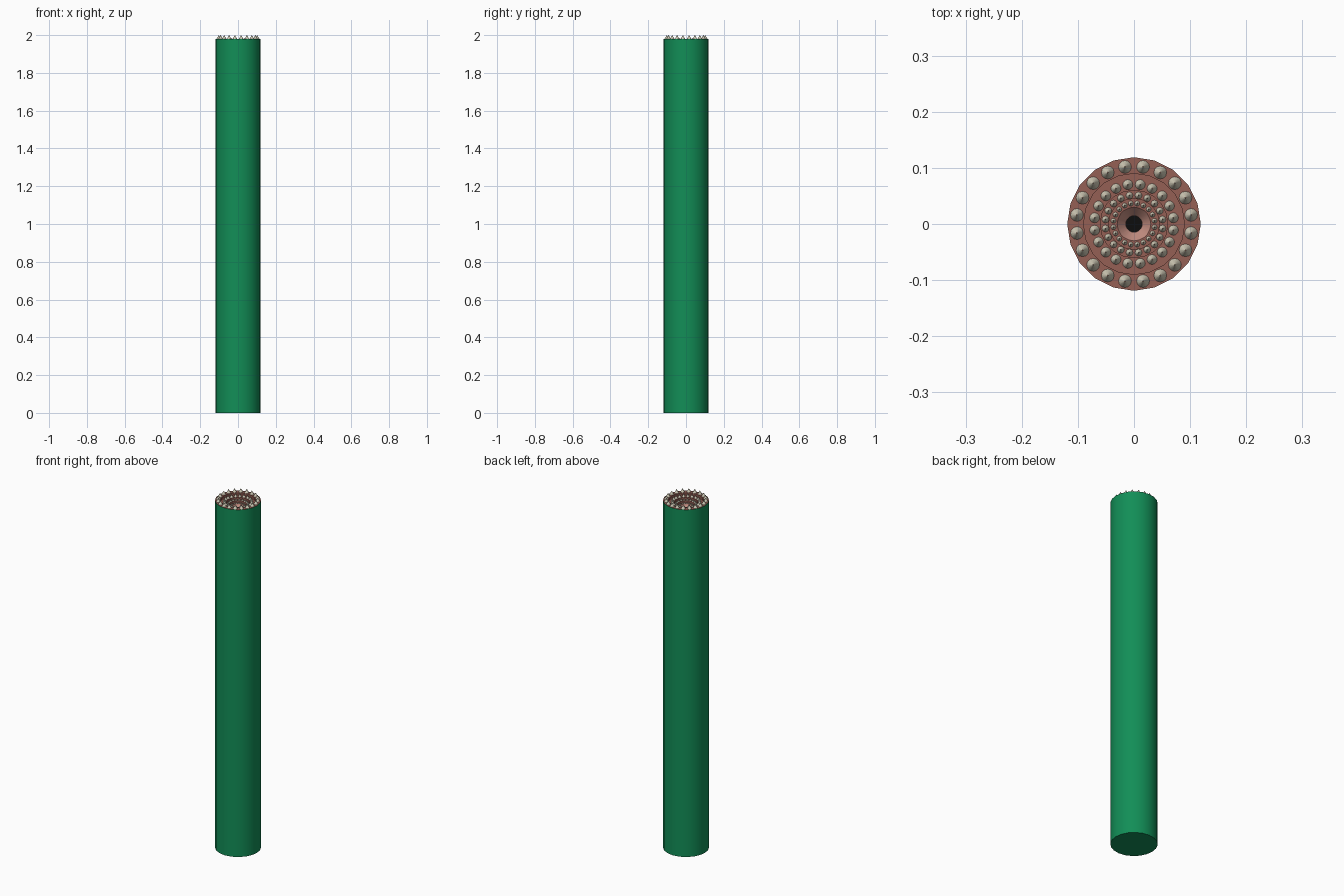
import bpy, bmesh, math

if "Cube" in bpy.data.objects:
    bpy.data.objects.remove(bpy.data.objects["Cube"])

def mat(name, rgb):
    m = bpy.data.materials.new(name)
    m.diffuse_color = (*rgb, 1)
    m.use_nodes = True
    m.node_tree.nodes["Principled BSDF"].inputs["Base Color"].default_value = m.diffuse_color
    return m

GREEN = mat("skin green", (0.006, 0.27, 0.095))
RED = mat("gum red", (0.30, 0.115, 0.09))
PINK = mat("throat pink", (0.55, 0.27, 0.22))
BLACK = mat("gullet black", (0.004, 0.004, 0.004))
IVORY = mat("tooth ivory", (0.62, 0.58, 0.46))

def finish(name, bm, material):
    me = bpy.data.meshes.new(name)
    bm.to_mesh(me)
    bm.free()
    me.materials.append(material)
    ob = bpy.data.objects.new(name, me)
    bpy.context.collection.objects.link(ob)
    bpy.ops.object.select_all(action='DESELECT')
    ob.select_set(True)
    bpy.context.view_layer.objects.active = ob
    bpy.ops.object.shade_smooth_by_angle(angle=math.radians(35))
    return ob

def lathe(name, profile, material, sides=20, cap=None):
    """Revolve (r, z) points; cap closes 'first' or 'last' ring."""
    bm = bmesh.new()
    rings = [[bm.verts.new((r * math.cos(2 * math.pi * i / sides),
                            r * math.sin(2 * math.pi * i / sides), z))
              for i in range(sides)] for r, z in profile]
    for a, b in zip(rings, rings[1:]):
        for i in range(sides):
            j = (i + 1) % sides
            bm.faces.new((a[i], a[j], b[j], b[i]))
    if cap == 'first':
        bm.faces.new(rings[0][::-1])
    elif cap == 'last':
        bm.faces.new(rings[-1])
    return finish(name, bm, material)

R, TOP, STEP = 0.119, 1.98, 0.012

# Long body tube, closed at the bottom
lathe("body", [(R, 0), (R, TOP)], GREEN, cap='first')

# Stepped gums, each ring lower than the one outside it
edges = [R, 0.09, 0.06, 0.045, 0.03]
profile = []
for k in range(4):
    z = TOP - k * STEP
    profile += [(edges[k], z), (edges[k + 1], z)]
lathe("gums", profile, RED)

# Throat funnel and dark gullet
z_in = TOP - 3 * STEP
lathe("throat", [(0.03, z_in), (0.0145, z_in - 0.02)], PINK)
lathe("gullet", [(0.0145, z_in - 0.02), (0.0145, z_in - 0.04)], BLACK, cap='last')

# Rings of conical teeth: ring radius, tooth radius, height
teeth = [(0.103, 0.0115, 0.020), (0.071, 0.009, 0.016),
         (0.0515, 0.0062, 0.011), (0.037, 0.0045, 0.008)]
for k, (ring, rad, h) in enumerate(teeth):
    bm = bmesh.new()
    z = TOP - k * STEP
    for i in range(20):
        a = math.radians(9 + 18 * i)
        res = bmesh.ops.create_cone(bm, cap_ends=False, segments=12,
                                    radius1=rad, radius2=0.0006, depth=h)
        bmesh.ops.translate(bm, verts=res["verts"],
                            vec=(ring * math.cos(a), ring * math.sin(a), z + h / 2))
    finish(f"teeth_ring_{k + 1}", bm, IVORY)
